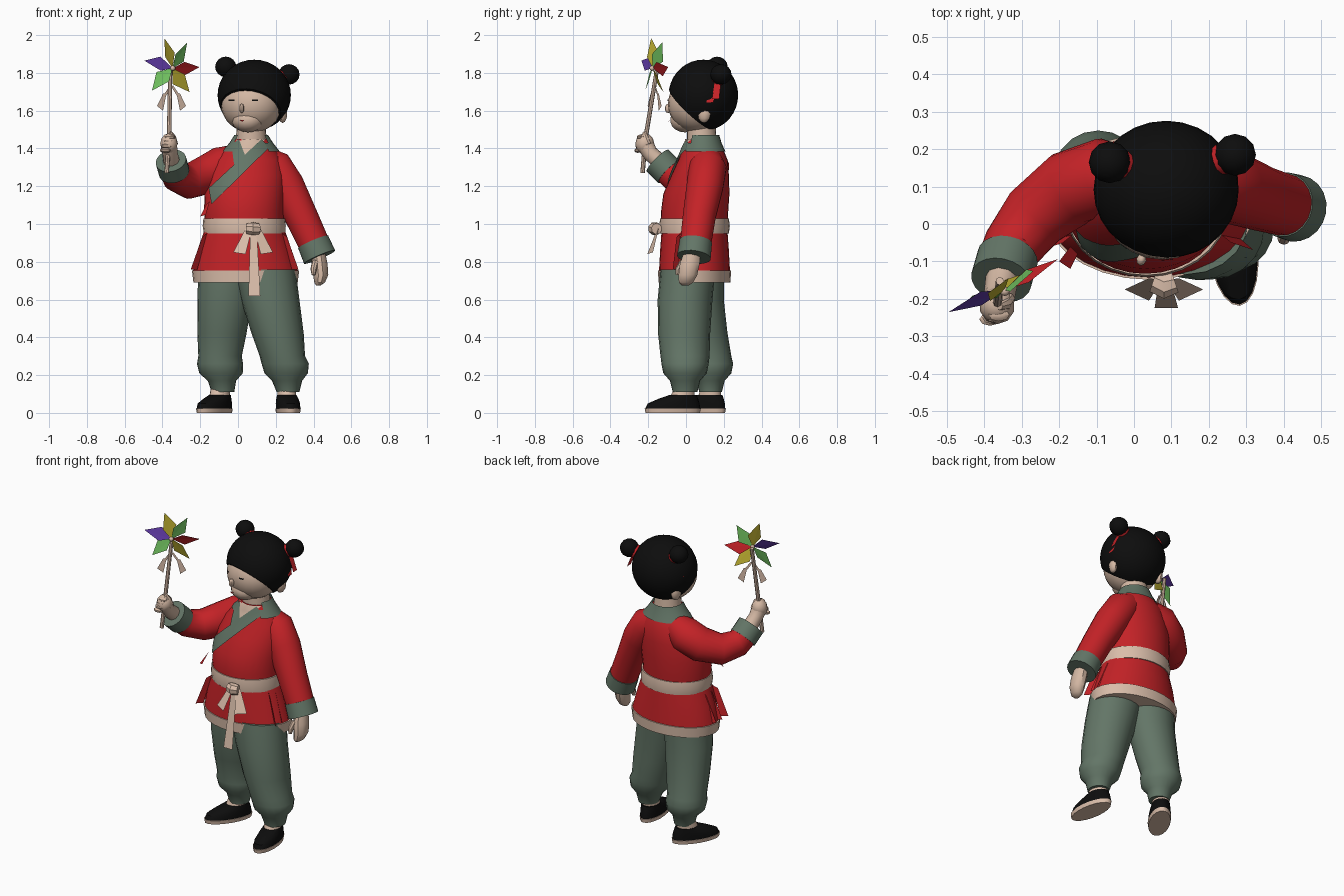
import bpy, bmesh, math
from mathutils import Vector, Matrix
from mathutils.bvhtree import BVHTree

if "Cube" in bpy.data.objects:
    bpy.data.objects.remove(bpy.data.objects["Cube"])


def material(name, r, g, b):
    m = bpy.data.materials.new(name)
    m.use_nodes = True
    m.diffuse_color = (r, g, b, 1)
    bsdf = m.node_tree.nodes["Principled BSDF"]
    bsdf.inputs["Base Color"].default_value = (r, g, b, 1)
    bsdf.inputs["Roughness"].default_value = 0.8
    return m


RED = material("red cloth", 0.55, 0.016, 0.02)
SAGE = material("sage cloth", 0.125, 0.18, 0.135)
CREAM = material("cream cloth", 0.70, 0.51, 0.40)
SKIN = material("skin", 0.66, 0.48, 0.37)
BLACK = material("black", 0.004, 0.004, 0.004)
PURPLE = material("purple paper", 0.11, 0.04, 0.36)
YELLOW = material("yellow paper", 0.50, 0.42, 0.03)
GREEN = material("green paper", 0.17, 0.55, 0.12)


def finish(name, bm, mat, angle=40):
    bmesh.ops.recalc_face_normals(bm, faces=bm.faces)
    me = bpy.data.meshes.new(name)
    bm.to_mesh(me)
    bm.free()
    me.materials.append(mat)
    ob = bpy.data.objects.new(name, me)
    bpy.context.collection.objects.link(ob)
    bpy.ops.object.select_all(action='DESELECT')
    ob.select_set(True)
    bpy.context.view_layer.objects.active = ob
    if angle:
        bpy.ops.object.shade_smooth_by_angle(angle=math.radians(angle))
    return ob


def tube(name, rings, mat, n=20, level=False, caps=True, matrix=None, keep=None):
    """Skin over rings (x, y, z, radius[, second radius]); level rings stay horizontal."""
    bm = bmesh.new()
    loops = []
    for i, ring in enumerate(rings):
        c, ra, rb = Vector(ring[:3]), ring[3], ring[-1]
        u, v = Vector((1, 0, 0)), Vector((0, 1, 0))
        if not level:
            t = Vector(rings[min(i + 1, len(rings) - 1)][:3]) - Vector(rings[max(i - 1, 0)][:3])
            u = t.cross(Vector((1, -1, 0.3))).normalized()
            v = t.cross(u).normalized()
        angles = [2 * math.pi * k / n for k in range(n)]
        loops.append([bm.verts.new(c + u * ra * math.cos(a) + v * rb * math.sin(a)) for a in angles])
    for a, b in zip(loops, loops[1:]):
        for k in range(n):
            bm.faces.new((a[k], a[(k + 1) % n], b[(k + 1) % n], b[k]))
    if caps:
        bm.faces.new(loops[0])
        bm.faces.new(loops[-1])
    if keep:
        bad = [f for f in bm.faces if not keep(f.calc_center_median())]
        bmesh.ops.delete(bm, geom=bad, context='FACES')
    if matrix:
        bm.transform(matrix)
    return finish(name, bm, mat)


def ball(name, c, r, mat, seg=20, cut=None, turn=0):
    bm = bmesh.new()
    bmesh.ops.create_uvsphere(bm, u_segments=seg, v_segments=seg * 2 // 3, radius=1)
    bm.transform(Matrix.Translation(c) @ Matrix.Rotation(turn, 4, 'Z') @ Matrix.Diagonal((*r, 1)))
    if cut:
        geom = bm.verts[:] + bm.edges[:] + bm.faces[:]
        res = bmesh.ops.bisect_plane(bm, geom=geom, plane_co=cut[0], plane_no=cut[1], clear_outer=True)
        edges = [e for e in res["geom_cut"] if isinstance(e, bmesh.types.BMEdge)]
        bmesh.ops.contextual_create(bm, geom=edges)
    return finish(name, bm, mat)


def slab(name, pts, mat, thick=0.008):
    bm = bmesh.new()
    face = bm.faces.new([bm.verts.new(p) for p in pts])
    if thick:
        bmesh.ops.solidify(bm, geom=[face], thickness=thick)
    return finish(name, bm, mat, 0)


def drape(name, target, left, right, mat, rows=14, cols=5, lift=0.007):
    """Patch between two front-view lines ((x, z), (x, z)), laid on the target's front."""
    bm = bmesh.new()
    bm.from_mesh(target.data)
    tree = BVHTree.FromBMesh(bm)
    bm.clear()
    grid = []
    for i in range(rows):
        a, b = (Vector(e[0]).lerp(Vector(e[1]), i / (rows - 1)) for e in (left, right))
        row = []
        for j in range(cols):
            p = a.lerp(b, j / (cols - 1))
            hit = tree.ray_cast(Vector((p.x, -1, p.y)), Vector((0, 1, 0)))[0]
            row.append(bm.verts.new(hit - Vector((0, lift, 0))) if hit else None)
        grid.append(row)
    for a, b in zip(grid, grid[1:]):
        for j in range(cols - 1):
            quad = (a[j], a[j + 1], b[j + 1], b[j])
            if all(quad):
                bm.faces.new(quad)
    return finish(name, bm, mat, 60)


# Trousers
tube("right_trouser_leg", [(-.06, .07, .76, .15, .13), (-.07, .07, .6, .145, .13), (-.085, .1, .42, .13, .12),
     (-.095, .125, .3, .115, .115), (-.095, .13, .26, .122, .12), (-.09, .13, .21, .115, .11),
     (-.085, .13, .17, .075, .075), (-.08, .13, .11, .06, .06)], SAGE, level=True)
tube("left_trouser_leg", [(.14, .01, .76, .165, .145), (.17, -.005, .6, .155, .145), (.21, -.01, .42, .138, .138),
     (.235, -.005, .3, .12, .13), (.25, -.005, .26, .125, .125), (.255, -.005, .21, .115, .115),
     (.26, -.005, .17, .08, .08), (.265, -.005, .11, .06, .065)], SAGE, level=True)

# Shoes, modelled pointing at -y and then turned
for side, pos, turn in (("right", (-.125, .08, 0), -.56), ("left", (.265, -.07, 0), .12)):
    place = Matrix.Translation(pos) @ Matrix.Rotation(turn, 4, 'Z')
    tube(side + "_sole", [(0, 0, 0, .062, .145), (0, 0, .024, .066, .15)], CREAM, level=True, matrix=place)
    tube(side + "_shoe", [(0, 0, .024, .063, .146), (0, .005, .05, .063, .138), (0, .03, .075, .058, .105),
         (0, .055, .095, .052, .072)], BLACK, level=True, matrix=place)
    tube(side + "_sock", [(0, .05, .08, .05, .066), (0, .062, .13, .05, .055)], CREAM, level=True, matrix=place)

# Jacket body, skirt, hem and sash
torso = tube("jacket_body", [(.035, .045, .96, .205, .172), (.03, .045, 1.06, .21, .178), (.035, .055, 1.16, .212, .175),
             (.045, .075, 1.26, .205, .152), (.055, .09, 1.34, .18, .13), (.065, .09, 1.4, .13, .105),
             (.07, .085, 1.45, .09, .085)], RED, 32, level=True)
tube("jacket_skirt", [(.04, .045, .75, .278, .188), (.035, .045, .86, .25, .182), (.035, .045, .97, .212, .174)],
     RED, 28, level=True)
tube("skirt_hem", [(.04, .045, .69, .276, .19), (.04, .045, .755, .284, .194)], CREAM, 28, level=True)
tube("sash", [(.035, .045, .95, .216, .182), (.033, .045, .99, .22, .187), (.033, .045, 1.03, .216, .182)],
     CREAM, 28, level=True)

# Skirt pleats at both hips
for s, side in ((-1, "right"), (1, "left")):
    for k in range(3):
        y = -.05 + .06 * k
        slab(f"{side}_pleat_{k}", [(.035 + s * .2, y + .02, .95), (.035 + s * .225, y, .93),
             (.035 + s * .285, y - .02, .76), (.035 + s * .25, y + .01, .76)], RED)
slab("side_tie", [(-.15, -.08, 1.12), (-.17, -.06, 1.1), (-.2, -.1, 1.04), (-.17, -.12, 1.05)], RED)

# Neck, open neckline, collar and crossed lapel
tube("neck", [(.07, .085, 1.4, .085, .08), (.07, .08, 1.54, .075, .075)], SKIN, level=True)
drape("neckline", torso, ((-.01, 1.449), (.025, 1.33)), ((.145, 1.449), (.035, 1.33)), SKIN, lift=.004)
tube("collar", [(.068, .09, 1.385, .152, .118), (.07, .088, 1.43, .115, .1), (.07, .088, 1.47, .09, .088)], SAGE, 28,
     level=True, caps=False, keep=lambda c: c.y > .06 or abs(c.x - .07) > .085)
drape("short_lapel", torso, ((-.035, 1.42), (-.02, 1.31)), ((.005, 1.449), (.05, 1.33)), SAGE)
drape("long_lapel", torso, ((.125, 1.449), (-.155, 1.19)), ((.165, 1.405), (-.14, 1.105)), SAGE, lift=.011)

# Bow on the sash
tube("bow_knot", [(.05, -.155, .975, .03), (.08, -.165, .975, .036), (.11, -.155, .975, .03)], CREAM, 8)
for s, side in ((-1, "right"), (1, "left")):
    slab(side + "_bow_loop", [(.08 + s * .005, -.15, .98), (.08 + s * .04, -.145, .975),
         (.08 + s * .105, -.175, .85), (.08 + s * .04, -.205, .84)], CREAM, .02)
slab("bow_tail", [(.065, -.16, .96), (.1, -.16, .96), (.118, -.225, .62), (.055, -.225, .62)], CREAM, .015)

# Hanging left arm
tube("left_sleeve", [(.12, .115, 1.345, .075), (.19, .115, 1.3, .1), (.255, .1, 1.2, .098), (.335, .07, 1.04, .088),
     (.405, .05, .89, .083)], RED)
tube("left_cuff", [(.398, .052, .905, .087), (.432, .042, .825, .09)], SAGE)
tube("left_hand", [(.425, .035, .86, .035, .045), (.432, .02, .79, .042, .055), (.438, .01, .73, .04, .052),
     (.432, 0, .69, .028, .04), (.425, -.003, .675, .012, .02)], SKIN, 10, level=True)
tube("left_thumb", [(.41, -.015, .8, .018), (.4, -.04, .76, .017), (.4, -.045, .73, .01)], SKIN, 8)

# Raised right arm
tube("right_sleeve", [(-.01, .12, 1.345, .08), (-.08, .125, 1.31, .105), (-.17, .095, 1.26, .103), (-.265, .02, 1.225, .092),
     (-.325, -.06, 1.25, .08), (-.342, -.1, 1.29, .077)], RED)
tube("right_cuff", [(-.338, -.09, 1.275, .082), (-.355, -.15, 1.335, .082)], SAGE)
tube("right_wrist", [(-.35, -.13, 1.32, .045), (-.36, -.19, 1.375, .042), (-.365, -.21, 1.41, .045)], SKIN, 10)
ball("right_fist", (-.366, -.218, 1.425), (.048, .05, .055), SKIN, 10)
for k in range(4):
    ball(f"right_finger_{k}", (-.385 + .008 * k, -.255 + .004 * k, 1.39 + .023 * k), (.03, .018, .014), SKIN, 8)
tube("right_thumb", [(-.335, -.2, 1.42, .018), (-.345, -.215, 1.46, .017), (-.36, -.22, 1.485, .01)], SKIN, 8)

# Pinwheel: stick, blades, hub and tassels
hub = Vector((-.352, -.166, 1.825))
across, up = Vector((.9, .436, 0)), Vector((0, 0, 1))
out = Vector((.436, -.9, 0))
tube("pinwheel_stick", [(-.378, -.23, 1.27, .012), (-.365, -.215, 1.45, .012), tuple(hub - out * -.0 + out * -.015) + (.011,)],
     CREAM, 8)


def on_wheel(deg, r, lift):
    a = math.radians(deg)
    return hub + across * r * math.cos(a) + up * r * math.sin(a) + out * lift


for i, (deg, mat) in enumerate(((105, YELLOW), (56, GREEN), (2, RED), (-50, YELLOW), (226, GREEN), (166, PURPLE))):
    tip = on_wheel(deg, .165, 0)
    slab(f"blade_{i}", [on_wheel(deg, 0, .012), on_wheel(deg - 32, .085, -.012), tip], mat, .003)
    slab(f"blade_fold_{i}", [on_wheel(deg, 0, .012), tip, on_wheel(deg + 24, .075, .022)], mat, .003)
ball("pinwheel_hub", hub + out * .015, (.014, .014, .014), CREAM, 8)
for s, side in ((-1, "right"), (1, "left")):
    def tassel(x, z):
        return hub + across * s * x + up * z
    slab(side + "_tassel_string", [tassel(0, -.1), tassel(.008, -.09), tassel(.045, -.14), tassel(.035, -.15)], CREAM, .006)
    slab(side + "_tassel", [tassel(.03, -.135), tassel(.05, -.135), tassel(.085, -.2), tassel(.05, -.225)], CREAM, .014)

# Head and hair, turned a little toward the raised hand
turn = -.25
face = ball("face", (.072, .06, 1.635), (.162, .155, .152), SKIN, 24, turn=turn)
ball("chin", (.052, -.005, 1.55), (.085, .08, .065), SKIN, 14, turn=turn)
ball("nose", (.02, -.095, 1.612), (.014, .018, .025), SKIN, 8, turn=turn)
ball("left_ear", (.236, .095, 1.585), (.024, .036, .05), SKIN, 10, turn=turn)
ball("right_ear", (-.045, .165, 1.585), (.024, .036, .05), SKIN, 10, turn=turn)
ball("hair", (.086, .092, 1.682), (.194, .184, .188), BLACK, 28,
     cut=((.04, -.05, 1.685), (-.17, -.67, -.72)))
for side, x in (("right", -.035), ("left", .09)):
    drape(side + "_eye", face, ((x - .016, 1.66), (x + .016, 1.66)), ((x - .016, 1.652), (x + .016, 1.65)),
          BLACK, rows=4, cols=2, lift=.004)
slab("mouth", [(.008, -.09, 1.549), (.022, -.093, 1.551), (.034, -.088, 1.549), (.022, -.092, 1.542)], RED, .006)

# Hair buns with red ties and ribbons
for side, s, c in (("right", -1, Vector((-.065, .165, 1.832))), ("left", 1, Vector((.27, .185, 1.792)))):
    ball(side + "_bun", c, (.056, .056, .054), BLACK, 12)
    inward = (Vector((.086, .12, 1.7)) - c).normalized()
    tube(side + "_bun_tie", [tuple(c + inward * d) + (.042,) for d in (.03, .048)], RED, 12)
    for k in range(2):
        top = c + inward * .045 + Vector((s * .012, -.03 + .03 * k, 0))
        end = top + Vector((s * (.035 + .015 * k), -.015, -.13 + .02 * k))
        w = Vector((0, .016, 0))
        slab(f"{side}_ribbon_{k}", [top - w, top + w, end + w * 1.2, end - w * 1.2], RED, .008)
